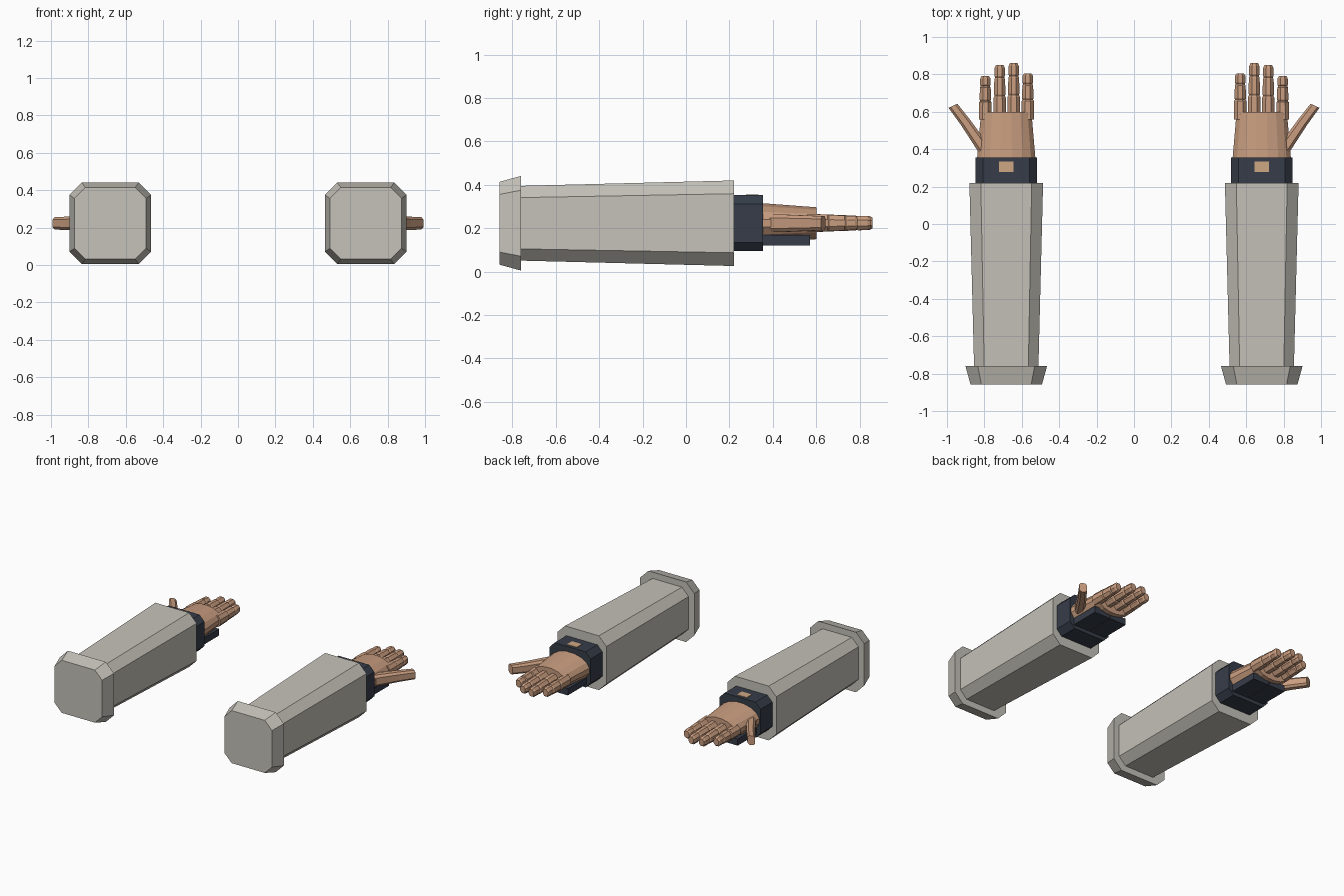
import bpy, bmesh, math
from mathutils import Vector

if "Cube" in bpy.data.objects:
    bpy.data.objects.remove(bpy.data.objects["Cube"])

CX, CZ = 0.683, 0.223   # axis of the right arm


def material(name, rgb):
    m = bpy.data.materials.new(name)
    m.diffuse_color = (*rgb, 1)
    m.use_nodes = True
    m.node_tree.nodes["Principled BSDF"].inputs["Base Color"].default_value = m.diffuse_color
    return m


GREY = material("warm_grey", (0.56, 0.54, 0.485))
NAVY = material("dark_navy", (0.037, 0.046, 0.066))
SKIN = material("skin_tan", (0.58, 0.335, 0.212))
TAG = material("light_tan", (0.62, 0.39, 0.23))


def octagon(hx, hz, fx, fz):
    """Chamfered rectangle: half sizes and half lengths of its flat sides."""
    return [(hx, -fz), (hx, fz), (fx, hz), (-fx, hz),
            (-hx, fz), (-hx, -fz), (-fx, -hz), (fx, -hz)]


def ellipse(rx, rz, n):
    return [(rx * math.cos(2 * math.pi * (i + .5) / n),
             rz * math.sin(2 * math.pi * (i + .5) / n)) for i in range(n)]


def loft(name, rings, mat):
    """Skin a closed solid over rings of points, mirrored to both arms."""
    bm = bmesh.new()
    loops = [[bm.verts.new(p) for p in ring] for ring in rings]
    for a, b in zip(loops, loops[1:]):
        for i in range(len(a)):
            j = (i + 1) % len(a)
            bm.faces.new((a[i], a[j], b[j], b[i]))
    bm.faces.new(loops[0])
    bm.faces.new(loops[-1])
    bmesh.ops.recalc_face_normals(bm, faces=bm.faces)
    me = bpy.data.meshes.new(name)
    bm.to_mesh(me)
    bm.free()
    me.materials.append(mat)
    ob = bpy.data.objects.new(name, me)
    bpy.context.collection.objects.link(ob)
    ob.modifiers.new("both_arms", 'MIRROR').use_mirror_merge = False
    return ob


def along_y(name, sections, mat, x=CX, z=CZ):
    """Loft of (y, profile) sections running along the arm."""
    return loft(name, [[(x + px, y, z + pz) for px, pz in prof]
                       for y, prof in sections], mat)


def box(name, x0, x1, y0, y1, z0, z1, mat):
    prof = [(x0, z0), (x1, z0), (x1, z1), (x0, z1)]
    return along_y(name, [(y0, prof), (y1, prof)], mat, 0, 0)


# Sleeve and its flared elbow cap
along_y("sleeve", [(-0.765, octagon(.172, .172, .118, .118)),
                   (0.22, octagon(.197, .197, .136, .136))], GREY)
along_y("elbow_cap", [(-0.858, octagon(.191, .191, .133, .133)),
                      (-0.76, octagon(.218, .218, .152, .152))], GREY)

# Wrist cuff with a small tag on top
cuff = octagon(.165, .129, .125, .088)
along_y("wrist_cuff", [(0.21, cuff), (0.355, cuff)], NAVY)
box("cuff_tag", CX - .04, CX + .04, .277, .335, .348, .356, TAG)

# Plate below the palm, in two halves
for side in (-1, 1):
    a, b = sorted((CX + side * .003, CX + side * .132))
    box("palm_plate", a, b, .34, .57, .12, .168, NAVY)

# Palm
along_y("palm", [(0.34, ellipse(.160, .095, 16)),
                 (0.60, ellipse(.137, .075, 16))], SKIN)

# Fingers: three tapering segments each, pinched at the joints
for name, x, tip in (("outer_finger", .795, .79), ("second_finger", .718, .85),
                     ("third_finger", .643, .86), ("inner_finger", .568, .805)):
    start = .56
    length = tip - start
    steps = [(0, .036), (.40, .034), (.43, .029), (.46, .032), (.74, .030),
             (.77, .025), (.80, .029), (.95, .028), (1, .021)]
    along_y(name, [(start + length * t, ellipse(r * 1.04, r * 1.25, 8))
                   for t, r in steps], SKIN, x, .224)

# Thumb: bent chain of chamfered sections
path = [Vector(p) for p in ((.785, .375), (.838, .452), (.902, .545), (.970, .632))]
path[3] = Vector((.968, .632))
rings = []
for i, p in enumerate(path):
    d = (path[min(i + 1, 3)] - path[max(i - 1, 0)]).normalized()
    if i == 3:
        d = Vector((.42, .91)).normalized()
    side = Vector((d.y, -d.x))
    w = (.034, .031, .028, .026)[i]
    h = (.042, .040, .036, .033)[i]
    rings.append([(p.x + side.x * u, p.y + side.y * u, .223 + v)
                  for u, v in octagon(w, h, w * .55, h * .6)])
loft("thumb", rings, SKIN)
